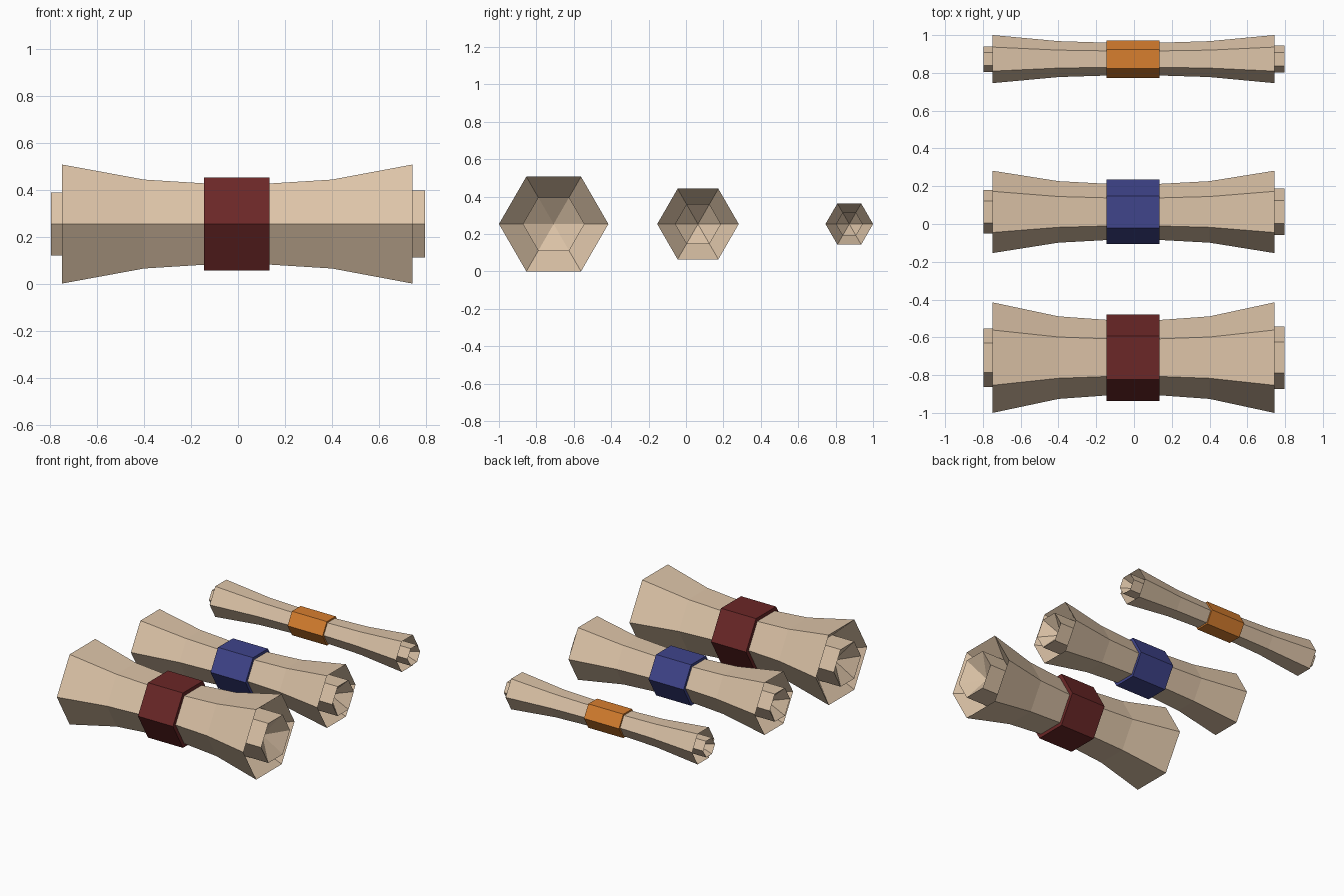
import bpy, bmesh, math

if "Cube" in bpy.data.objects:
    bpy.data.objects.remove(bpy.data.objects["Cube"])


def material(name, color):
    m = bpy.data.materials.new(name)
    m.diffuse_color = (*color, 1)
    m.use_nodes = True
    m.node_tree.nodes["Principled BSDF"].inputs["Base Color"].default_value = m.diffuse_color
    return m


parchment = material("parchment tan", (0.72, 0.55, 0.39))
dark_red = material("dark red", (0.145, 0.02, 0.02))
blue = material("blue", (0.05, 0.058, 0.26))
orange = material("orange", (0.68, 0.21, 0.028))


def hex_lathe(name, profile, scale, y, mat, closed=False):
    """Sweep an (x, radius) profile around the x axis with six flat sides."""
    bm = bmesh.new()
    rings = []
    for x, r in profile:
        if r == 0:
            rings.append([bm.verts.new((x, 0, 0))] * 6)
        else:
            rings.append([bm.verts.new((x, r * scale * math.cos(a * math.pi / 3),
                                        r * scale * math.sin(a * math.pi / 3)))
                          for a in range(6)])
    pairs = list(zip(rings, rings[1:]))
    if closed:
        pairs.append((rings[-1], rings[0]))
    for a, b in pairs:
        for i in range(6):
            j = (i + 1) % 6
            corners = list(dict.fromkeys((a[i], a[j], b[j], b[i])))
            bm.faces.new(corners)
    bmesh.ops.recalc_face_normals(bm, faces=bm.faces)
    mesh = bpy.data.meshes.new(name)
    bm.to_mesh(mesh)
    bm.free()
    mesh.materials.append(mat)
    ob = bpy.data.objects.new(name, mesh)
    ob.location = (0, y, 0.2533)
    bpy.context.collection.objects.link(ob)
    return ob


# Flared paper with a rolled core sticking out of a hollow at each end
paper = [(-0.69, 0), (-0.796, 0.155), (-0.62, 0.155), (-0.749, 0.2925),
         (-0.4, 0.2185), (-0.13, 0.199), (0.13, 0.199), (0.4, 0.2185),
         (0.743, 0.2925), (0.61, 0.165), (0.796, 0.165), (0.69, 0)]
# Band wrapped around the middle
band = [(-0.145, 0.19), (-0.145, 0.229), (0.135, 0.229), (0.135, 0.19)]

for label, y, scale, mat in (("large", -0.7075, 1.0, dark_red),
                             ("medium", 0.064, 0.745, blue),
                             ("small", 0.873, 0.435, orange)):
    hex_lathe(label + "_scroll_paper", paper, scale, y, parchment)
    hex_lathe(label + "_scroll_band", band, scale, y, mat, closed=True)
